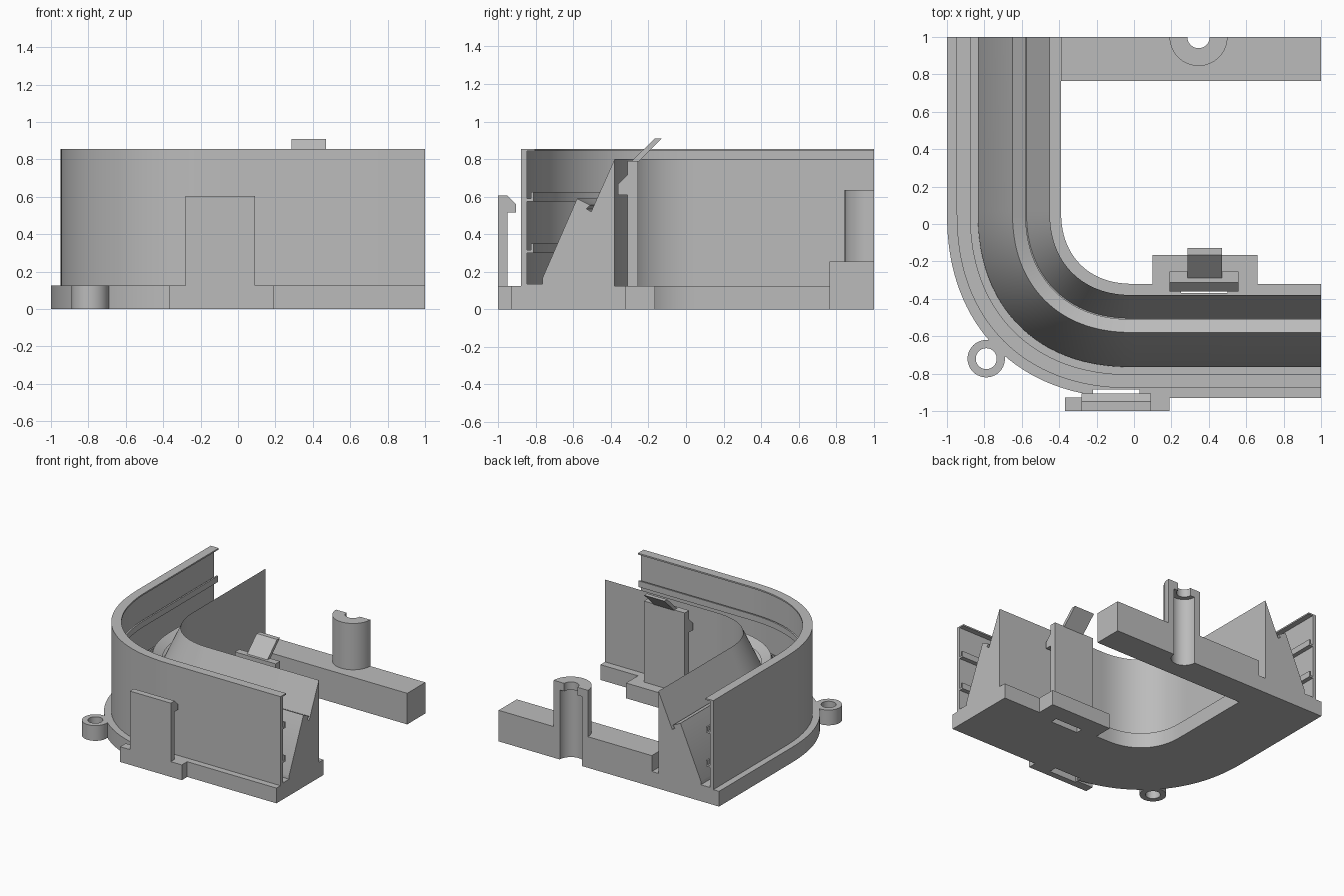
import bpy, bmesh, math
from mathutils import Vector

old = bpy.data.objects.get("Cube")
if old:
    bpy.data.objects.remove(old, do_unlink=True)

grey = bpy.data.materials.new("plain grey")
grey.use_nodes = True
colour = (0.5, 0.5, 0.5, 1)
grey.diffuse_color = colour
grey.node_tree.nodes["Principled BSDF"].inputs["Base Color"].default_value = colour


def loft(name, rings):
    """Join equal closed outlines into a capped solid."""
    bm = bmesh.new()
    loops = [[bm.verts.new(p) for p in ring] for ring in rings]
    n = len(loops[0])
    for a, b in zip(loops, loops[1:]):
        for i in range(n):
            j = (i + 1) % n
            bm.faces.new((a[i], a[j], b[j], b[i]))
    bm.faces.new(loops[0])
    bm.faces.new(loops[-1])
    bmesh.ops.recalc_face_normals(bm, faces=bm.faces)
    mesh = bpy.data.meshes.new(name)
    bm.to_mesh(mesh)
    bm.free()
    mesh.materials.append(grey)
    ob = bpy.data.objects.new(name, mesh)
    bpy.context.collection.objects.link(ob)
    return ob


def along_x(name, outline, x0, x1):
    return loft(name, [[Vector((x, y, z)) for y, z in outline] for x in (x0, x1)])


def along_z(name, outline, z0, z1):
    return loft(name, [[Vector((x, y, z)) for x, y in outline] for z in (z0, z1)])


def box(name, x0, x1, y0, y1, z0, z1):
    return along_z(name, [(x0, y0), (x1, y0), (x1, y1), (x0, y1)], z0, z1)


def arc(cx, cy, r, a0, a1, steps):
    angles = [math.radians(a0 + (a1 - a0) * i / steps) for i in range(steps + 1)]
    return [(cx + r * math.cos(a), cy + r * math.sin(a)) for a in angles]


def cylinder(name, cx, cy, r, z0, z1):
    return along_z(name, arc(cx, cy, r, 0, 360, 40)[:-1], z0, z1)


def cut(targets, cutter):
    """Subtract the cutter from each target, then drop the cutter."""
    cutter.hide_render = True
    for ob in targets:
        mod = ob.modifiers.new("cut", "BOOLEAN")
        mod.operation = "DIFFERENCE"
        mod.solver = "EXACT"
        mod.object = cutter
        graph = bpy.context.evaluated_depsgraph_get()
        mesh = bpy.data.meshes.new_from_object(ob.evaluated_get(graph))
        ob.modifiers.clear()
        ob.data = mesh
    bpy.data.objects.remove(cutter, do_unlink=True)


def hook(z0, z1):
    """Small upturned rail on the inside of the wall, listed downwards."""
    return [(.082, z1 - .035), (.105, z1 - .035), (.105, z1),
            (.118, z1), (.118, z0), (.082, z0)]


# Cross-section as (distance in from the outer edge, height)
section = [(0, 0), (0, .125), (.052, .125), (.052, .855), (.125, .855),
           (.125, .843), (.082, .843)]
section += hook(.575, .625) + hook(.3, .35)
section += [(.082, .135), (.165, .135), (.165, .165), (.35, .59), (.42, .555),
            (.4, .535), (.425, .52), (.55, .8), (.55, .125), (.61, .125), (.61, 0)]

# Path: straight front arm, rounded corner, straight left arm
STEPS, POWER, CENTRE_Y = 32, 2 / 2.25, .07


def station(end, angle):
    ring = []
    for d, z in section:
        r = 1 - d
        if end == "front":
            p = (1, CENTRE_Y - r, z)
        elif end == "left":
            p = (-r, 1, z)
        else:
            s = max(math.sin(angle), 0) ** POWER
            c = max(math.cos(angle), 0) ** POWER
            p = (-r * s, CENTRE_Y - r * c, z)
        ring.append(Vector(p))
    return ring


rings = [station("front", 0)]
rings += [station("corner", math.pi / 2 * i / STEPS) for i in range(STEPS + 1)]
rings.append(station("left", 0))
channel = loft("curved_channel", rings)

# Outer clip: foot and hooked post
outer_foot = box("outer_clip_foot", -.37, .19, -1, -.928, 0, .125)
outer_post = along_x("outer_clip_post", [(-1, .12), (-1, .605), (-.95, .605), (-.905, .56),
                     (-.905, .515), (-.95, .515), (-.95, .12)], -.28, .09)
cut([channel, outer_foot], box("outer_slot", -.22, .03, -.949, -.885, -.1, .2))

# Inner clip: foot, hooked post and slanted release tab
inner_foot = box("inner_clip_foot", .1, .66, -.322, -.165, 0, .125)
inner_post = along_x("inner_clip_post", [(-.255, .12), (-.255, .79), (-.312, .79), (-.312, .715),
                     (-.362, .665), (-.362, .61), (-.312, .61), (-.312, .12)], .19, .56)
release_tab = along_x("release_tab", [(-.295, .785), (-.165, .91), (-.128, .91),
                      (-.255, .785)], .285, .47)
cut([channel, inner_foot], box("inner_slot", .25, .5, -.37, -.314, -.1, .2))

# Rear bar carrying a half-round screw post with a stepped bore
bar = box("rear_bar", -.39, 1, .765, 1, 0, .255)
screw_post = along_z("screw_post", arc(.345, 1, .155, 180, 360, 32), .25, .635)
cut([bar, screw_post], cylinder("wide_bore", .345, 1, .1, -.1, .57))
cut([screw_post], cylinder("narrow_bore", .345, 1, .06, .5, .8))

# Corner screw lug
lug = cylinder("corner_lug", -.79, -.72, .1, 0, .125)
cut([lug, channel], cylinder("lug_hole", -.79, -.72, .056, -.1, .2))

# Smooth curves, crisp edges
bpy.ops.object.select_all(action="DESELECT")
for ob in (channel, screw_post, bar, lug):
    ob.select_set(True)
bpy.context.view_layer.objects.active = channel
bpy.ops.object.shade_smooth_by_angle(angle=math.radians(30))
